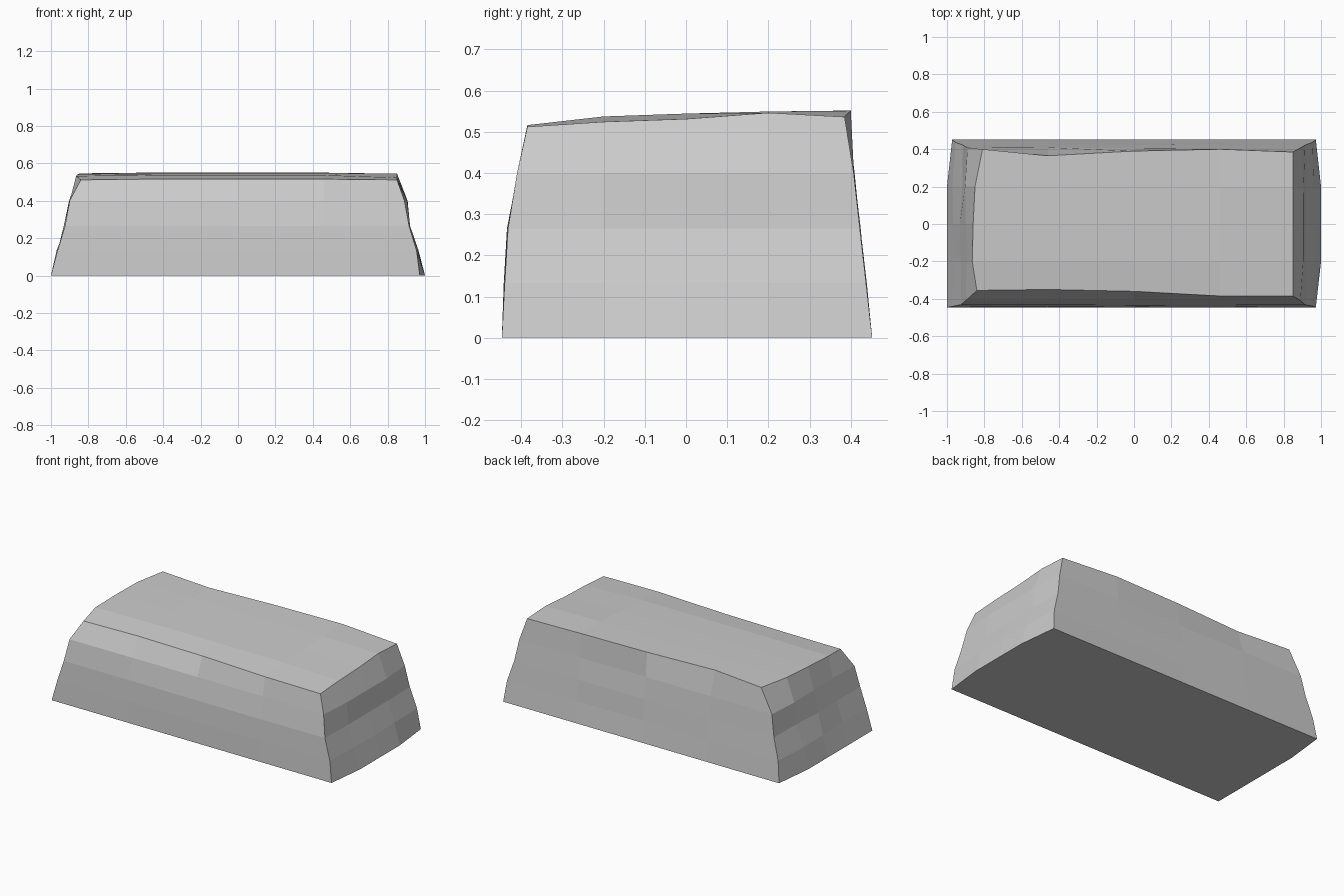
import bpy, bmesh, random

if "Cube" in bpy.data.objects:
    bpy.data.objects.remove(bpy.data.objects["Cube"])

random.seed(4)
# outline by height level (bottom to top); y values by column along x
HEIGHT = [0, 0.133, 0.265, 0.4, 0.53]
LEFT = [-1.0, -0.965, -0.925, -0.9]
RIGHT = [1.0, 0.965, 0.925, 0.9]
FRONT = [-0.447, -0.44, -0.432, -0.41]
BACK = [0.452, 0.437, 0.422, 0.407]
# top rim and top heights
TOP_LEFT = [-0.84, -0.865, -0.86, -0.85, -0.81]
TOP_RIGHT = [0.85, 0.85, 0.85, 0.85, 0.85]
TOP_FRONT = [-0.355, -0.35, -0.36, -0.385, -0.385]
TOP_BACK = [0.4, 0.365, 0.39, 0.4, 0.385]
Z_MID = [0.516, 0.537, 0.544, 0.549, 0.551]
Z_RIGHT = [0.512, 0.524, 0.531, 0.546, 0.536]


def place(i, j, k):
    """Grid index on the block to its worn position."""
    if k == 4:
        lo, hi = TOP_LEFT[j], TOP_RIGHT[j]
        front, back = TOP_FRONT[i], TOP_BACK[i]
        z = Z_RIGHT[j] if i == 4 else Z_MID[j] - (0.004 if i == 0 else 0)
    else:
        lo, hi, front, back = LEFT[k], RIGHT[k], FRONT[k], BACK[k]
        z = HEIGHT[k]
        # ends bow outward, so the corners sit further in
        inset = 0.028 if k == 0 else 0.01
        if j in (0, 4):
            hi -= inset
        if j == 4:
            lo += inset
        if k > 0 and i in (0, 4) and j in (1, 2, 3):
            w = random.uniform(-0.008, 0.008)
            lo, hi = lo + w, hi + w
        if k > 0 and j in (0, 4) and i in (1, 2, 3):
            w = random.uniform(-0.003, 0.003)
            front, back = front + w, back + w
    x = [lo, -0.46, 0, 0.46, hi][i]
    y = [front, -0.2, 0, 0.2, back][j]
    return x, y, z


# worn stone block: a gridded cube reshaped to the tapered outline
bm = bmesh.new()
bmesh.ops.create_cube(bm, size=4)
bmesh.ops.subdivide_edges(bm, edges=bm.edges[:], cuts=3, use_grid_fill=True)
for v in bm.verts:
    v.co = place(*(round(c) + 2 for c in v.co))
bmesh.ops.recalc_face_normals(bm, faces=bm.faces[:])

mesh = bpy.data.meshes.new("stone_block")
bm.to_mesh(mesh)
bm.free()
block = bpy.data.objects.new("stone_block", mesh)
bpy.context.collection.objects.link(block)
